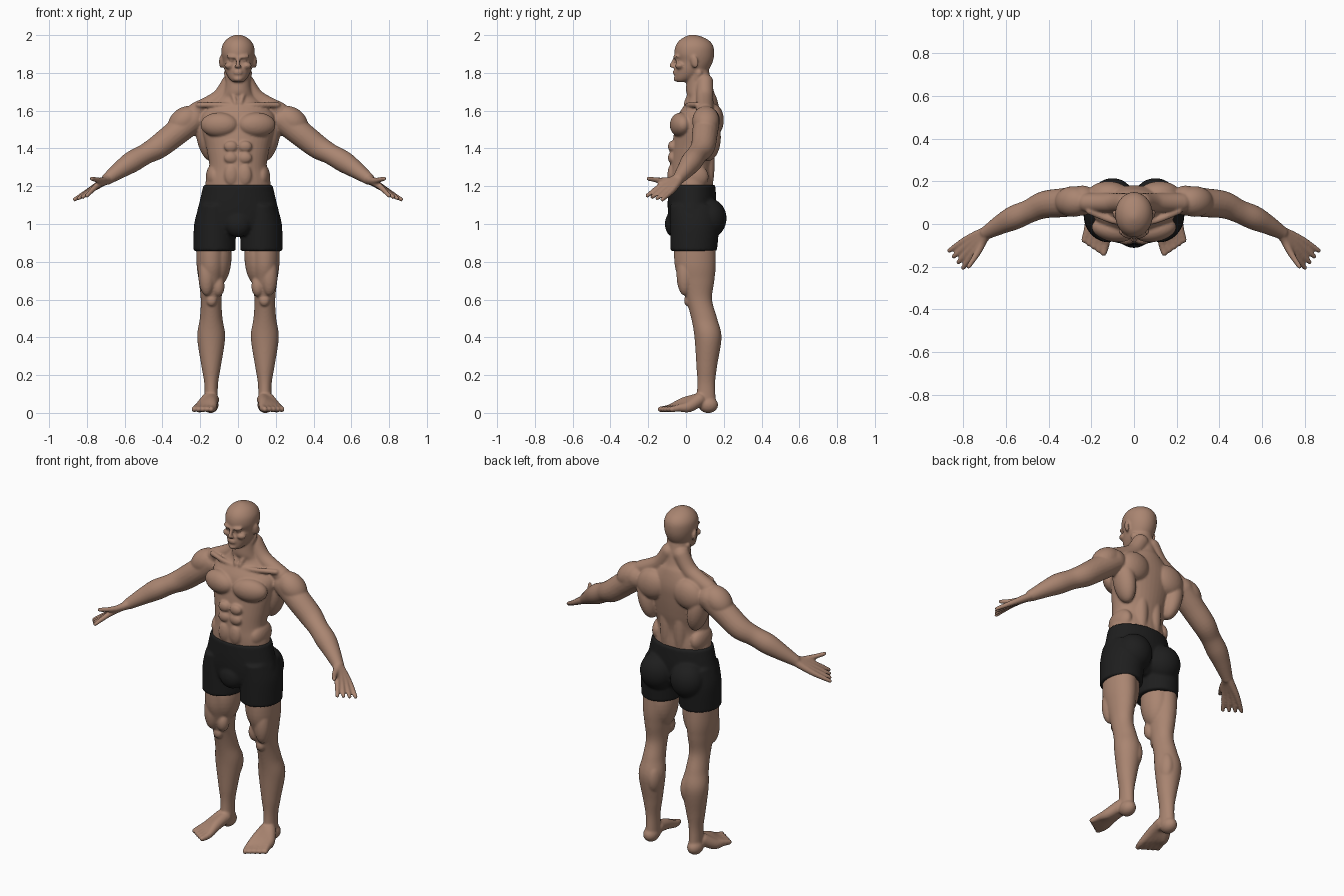
import bpy, bmesh, math
from mathutils import Matrix, Vector

if "Cube" in bpy.data.objects:
    bpy.data.objects.remove(bpy.data.objects["Cube"])


def make_material(name, colour):
    material = bpy.data.materials.new(name)
    material.use_nodes = True
    material.diffuse_color = (*colour, 1)
    material.node_tree.nodes["Principled BSDF"].inputs["Base Color"].default_value = (*colour, 1)
    return material


def smooth_rows(rows, steps=6):
    """Catmull-Rom interpolation of rows of numbers."""
    result = []
    padded = [rows[0], *rows, rows[-1]]
    for before, start, end, after in zip(padded, padded[1:], padded[2:], padded[3:]):
        for step in range(steps):
            t = step / steps
            result.append([b + t * ((c - a) + t * ((2 * a - 5 * b + 4 * c - d)
                           + t * (3 * b - a - 3 * c + d))) / 2
                           for a, b, c, d in zip(before, start, end, after)])
    return result + [list(rows[-1])]


def skin_rings(bm, rings):
    """Bridge rings of points into a closed solid."""
    rings = [[bm.verts.new(point) for point in ring] for ring in rings]
    for low, high in zip(rings, rings[1:]):
        for i in range(len(low)):
            bm.faces.new((low[i - 1], low[i], high[i], high[i - 1]))
    bm.faces.new(rings[0][::-1])
    bm.faces.new(rings[-1])


def circle(count):
    angles = [math.tau * i / count for i in range(count)]
    return [(math.cos(angle), math.sin(angle)) for angle in angles]


def loft(bm, rows, x=0):
    """Stack level slices given as height, half width, front y and back y."""
    rings = []
    for height, width, front, back in smooth_rows(rows):
        middle, depth = (front + back) / 2, (back - front) / 2
        rings.append([(x + width * across, middle + depth * along, height)
                      for across, along in circle(40)])
    skin_rings(bm, rings)


def blob(bm, centre, size, tilt=(0, 0, 0)):
    """Ellipsoid, tilted in degrees about x, y and z."""
    matrix = Matrix.Translation(centre)
    for angle, axis in zip(tilt, "XYZ"):
        matrix = matrix @ Matrix.Rotation(math.radians(angle), 4, axis)
    bmesh.ops.create_uvsphere(bm, u_segments=28, v_segments=18, radius=1,
                              matrix=matrix @ Matrix.Diagonal((*size, 1)))


def limb(bm, rows):
    """Round tube with domed ends through rows of x, y, z and radius."""
    rows = smooth_rows(rows)
    points = [Vector(row[:3]) for row in rows]
    rings = []
    for i, (point, row) in enumerate(zip(points, rows)):
        tangent = points[min(i + 1, len(rows) - 1)] - points[max(i - 1, 0)]
        turn = tangent.to_track_quat("Z", "Y")
        rings.append([point + turn @ Vector((across, along, 0)) * row[3]
                      for across, along in circle(20)])
    skin_rings(bm, rings)
    for row in (rows[0], rows[-1]):
        blob(bm, row[:3], [row[3]] * 3)


def blend(start, end, factor):
    return Vector(start).lerp(Vector(end), factor)


def add_other_side(bm):
    copy = bmesh.ops.duplicate(bm, geom=bm.verts[:] + bm.edges[:] + bm.faces[:])["geom"]
    bmesh.ops.scale(bm, vec=(-1, 1, 1), verts=[g for g in copy if isinstance(g, bmesh.types.BMVert)])
    bmesh.ops.reverse_faces(bm, faces=[g for g in copy if isinstance(g, bmesh.types.BMFace)])


def finish(bm, name, material, voxel):
    """Fuse the overlapping solids into one smooth surface."""
    mesh = bpy.data.meshes.new(name)
    bm.to_mesh(mesh)
    bm.free()
    mesh.materials.append(material)
    part = bpy.data.objects.new(name, mesh)
    bpy.context.collection.objects.link(part)
    fuse = part.modifiers.new("fuse", "REMESH")
    fuse.mode = "VOXEL"
    fuse.voxel_size = voxel
    fuse.use_smooth_shade = True
    relax = part.modifiers.new("relax", "SMOOTH")
    relax.factor = 0.5
    relax.iterations = 4


def build_arm(bm):
    limb(bm, [(.24, .11, 1.55, .07), (.33, .1, 1.48, .068), (.42, .09, 1.41, .064),
              (.49, .06, 1.37, .055), (.56, .03, 1.33, .057), (.62, 0, 1.29, .047),
              (.69, -.04, 1.24, .032)])
    # Four fingers fan out from the wrist, the thumb points forward
    for i in range(4):
        spread = i / 3
        wrist = blend((.7, -.065, 1.235), (.71, -.04, 1.225), spread)
        knuckle = blend((.75, -.135, 1.2), (.79, -.075, 1.175), spread)
        tip = blend((.8, -.205, 1.15), (.865, -.125, 1.13), spread)
        limb(bm, [(*wrist, .022), (*knuckle, .016), (*tip, .011)])
    limb(bm, [(.7, -.06, 1.23, .022), (.73, -.13, 1.23, .016), (.775, -.2, 1.24, .011)])


def build_leg(bm):
    loft(bm, [(1.0, .08, -.06, .15), (.8, .078, -.062, .158), (.7, .066, -.035, .15),
              (.6, .055, 0, .138), (.5, .06, .028, .165), (.4, .074, .045, .188),
              (.25, .052, .055, .165), (.15, .036, .06, .154), (.03, .036, .05, .16)], x=.142)
    blob(bm, (.108, .05, .83), (.074, .09, .16))
    blob(bm, (.145, .118, .042), (.042, .052, .043))
    # Five strands fan out from the ankle into toes
    for i in range(5):
        spread = i / 4
        ankle = blend((.135, .07, .07), (.16, .07, .07), spread)
        instep = blend((.137, -.01, .053), (.197, .015, .033), spread)
        ball = blend((.132, -.085, .026), (.217, -.035, .026), spread)
        tip = blend((.142, -.135, .019), (.232, -.075, .019), spread)
        limb(bm, [(*ankle, .035), (*instep, .03), (*ball, .02), (*tip, .015)])


def build_muscles(bm):
    muscles = {
        "deltoid": ((.285, .105, 1.545), (.095, .072, .07), (0, 38, 0)),
        "chest": ((.1, -.028, 1.525), (.1, .055, .065), (0, 0, 12)),
        "side back": ((.165, .115, 1.46), (.055, .07, .13), (0, 12, 0)),
        "shoulder blade": ((.12, .145, 1.55), (.095, .055, .085), (0, 20, 0)),
        "spine muscle": ((.045, .11, 1.33), (.04, .042, .19)),
        "flank": ((.125, .035, 1.25), (.045, .085, .07)),
        "lower belly": ((.036, -.078, 1.26), (.036, .02, .055)),
        "outer thigh": ((.165, -.005, .73), (.045, .045, .11)),
        "inner knee": ((.105, .01, .67), (.034, .036, .055)),
        "kneecap": ((.14, .008, .595), (.027, .018, .03)),
        "inner calf": ((.112, .13, .39), (.042, .056, .09)),
    }
    for shape in muscles.values():
        blob(bm, *shape)
    for height in (1.35, 1.41):
        blob(bm, (.038, -.074, height), (.036, .022, .03))
    # Trapezius, collarbone and front neck muscle
    limb(bm, [(.04, .1, 1.75, .045), (.1, .1, 1.665, .045), (.22, .1, 1.6, .045)])
    limb(bm, [(.02, .005, 1.625, .013), (.1, .015, 1.63, .014), (.21, .06, 1.63, .015)])
    limb(bm, [(.058, .07, 1.8, .018), (.014, 0, 1.64, .012)])


def build_face_side(bm):
    features = {
        "brow": ((.034, -.054, 1.885), (.03, .013, .009), (0, -6, 22)),
        "eye": ((.033, -.045, 1.866), (.014, .012, .008)),
        "cheek": ((.047, -.035, 1.838), (.026, .022, .018), (0, 0, 30)),
        "nostril": ((.01, -.067, 1.833), (.009, .011, .007)),
        "ear": ((.09, .045, 1.858), (.009, .021, .034), (12, 0, -18)),
    }
    for shape in features.values():
        blob(bm, *shape)


def build_trunk(bm):
    loft(bm, [(1.0, .16, -.07, .14), (1.2, .174, -.085, .143), (1.3, .152, -.085, .14),
              (1.4, .167, -.075, .16), (1.5, .19, -.06, .175), (1.58, .19, -.04, .18),
              (1.66, .11, .01, .165), (1.71, .072, 0, .145), (1.84, .06, .01, .115)])


def build_head(bm):
    loft(bm, [(1.752, .028, -.048, 0), (1.766, .044, -.06, .045), (1.79, .06, -.061, .09),
              (1.82, .072, -.06, .122), (1.86, .081, -.051, .142), (1.9, .088, -.062, .149),
              (1.94, .085, -.056, .145), (1.97, .068, -.037, .124), (1.99, .043, -.008, .088),
              (2.002, .012, .022, .048)])
    # Nose, lips and chin
    limb(bm, [(0, -.056, 1.882, .009), (0, -.077, 1.838, .011)])
    for height in (1.798, 1.809):
        blob(bm, (0, -.058, height), (.024, .013, .005))
    blob(bm, (0, -.052, 1.768), (.023, .014, .014))


def build_shorts_side(bm):
    loft(bm, [(.857, .112, -.082, .164), (1.0, .108, -.085, .175), (1.1, .08, -.085, .16)], x=.124)
    blob(bm, (.1, .122, 1.03), (.1, .093, .105))


def build_shorts_middle(bm):
    loft(bm, [(.94, .1, -.06, .1), (.98, .19, -.085, .14), (1.05, .217, -.095, .155),
              (1.12, .203, -.097, .16), (1.208, .183, -.093, .155)])
    blob(bm, (0, -.062, 1.0), (.07, .05, .07))


def assemble(name, material, voxel, paired, central):
    """Build the left parts, mirror them, then add the middle parts."""
    bm = bmesh.new()
    for build in paired:
        build(bm)
    add_other_side(bm)
    for build in central:
        build(bm)
    finish(bm, name, material, voxel)


skin = make_material("skin", (.4, .235, .165))
black = make_material("black cloth", (.013, .013, .013))
assemble("body", skin, .0064, (build_arm, build_leg, build_muscles, build_face_side),
         (build_trunk, build_head))
assemble("shorts", black, .008, (build_shorts_side,), (build_shorts_middle,))
